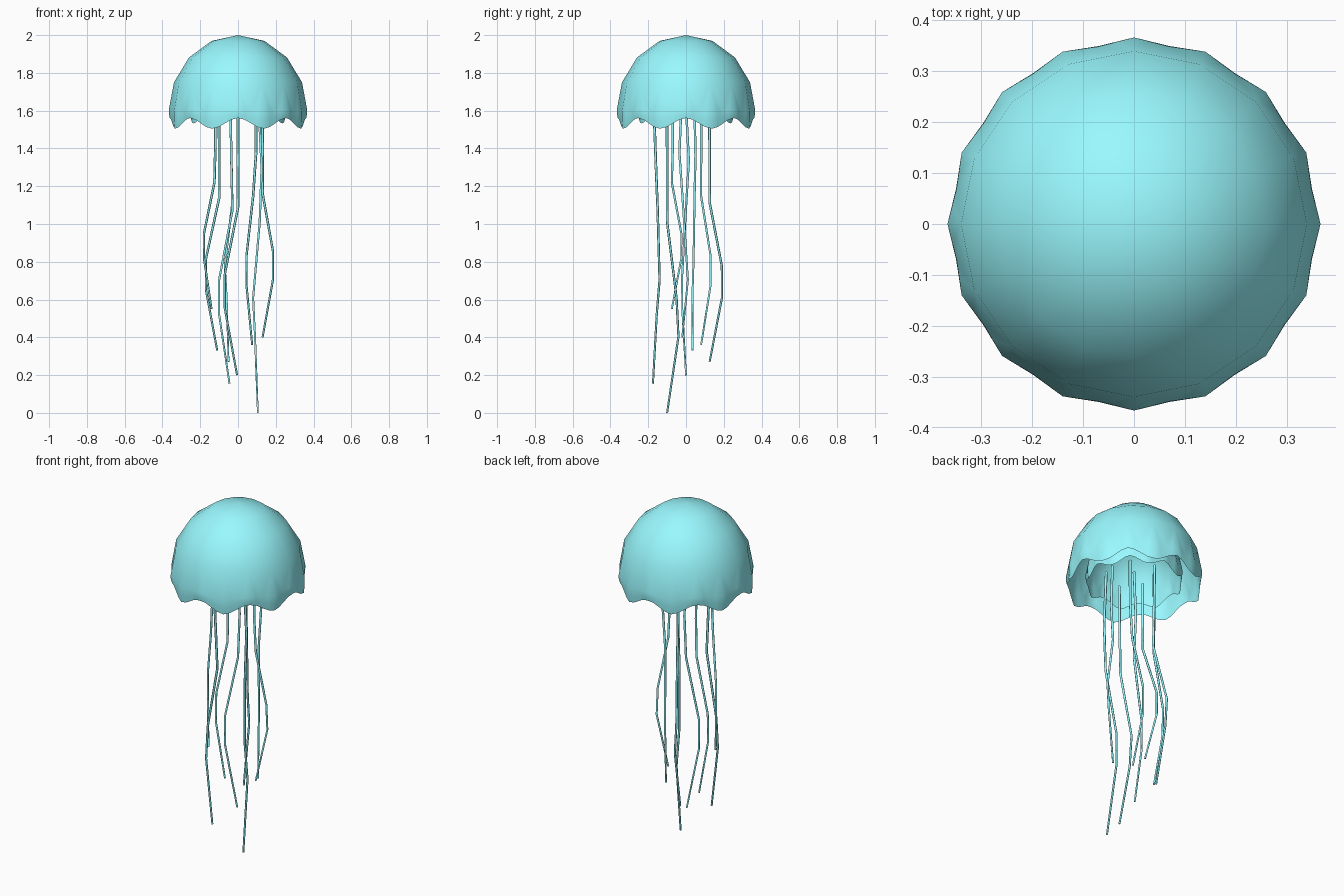
import bpy, bmesh, math

if "Cube" in bpy.data.objects:
    bpy.data.objects.remove(bpy.data.objects["Cube"])

N = 16                        # sides of the dome
SUB = 4                       # finer points per side on the skirt
STEP = math.tau / N


def material(name, color):
    m = bpy.data.materials.new(name)
    m.diffuse_color = (*color, 1)
    m.use_nodes = True
    m.node_tree.nodes["Principled BSDF"].inputs["Base Color"].default_value = m.diffuse_color
    return m


aqua = material("aqua", (0.32, 0.95, 1.0))


def polygon_factor(a):
    """Radius factor that flattens a circle into 16 straight sides."""
    return math.cos(STEP / 2) / math.cos((a % STEP) - STEP / 2)


def make_bell(name, dome, skirt, top_z):
    """Open shell: a 16-sided dome of (radius, z) rings over a finer skirt
    of (radius, z, scallop amplitude, flute depth) rings."""
    bm = bmesh.new()
    rings = []
    for r, z in dome:
        rings.append([bm.verts.new((r * math.cos(STEP * i), r * math.sin(STEP * i), z))
                      for i in range(N)])
    count = N * SUB
    fine = []
    for r, z, wave, flute in skirt:
        ring = []
        for i in range(count):
            a = math.tau * i / count
            rr = r * polygon_factor(a) - flute * (1 - math.cos(N * a)) / 2
            ring.append(bm.verts.new((rr * math.cos(a), rr * math.sin(a),
                                      z + wave * math.cos(8 * a))))
        fine.append(ring)
    top = bm.verts.new((0, 0, top_z))
    for i in range(N):
        j = (i + 1) % N
        bm.faces.new((top, rings[0][i], rings[0][j]))
        for up, low in zip(rings, rings[1:]):
            bm.faces.new((up[i], low[i], low[j], up[j]))
        # fan from the coarse dome to the fine skirt
        up, low = rings[-1], fine[0]
        k = [low[(i * SUB + s) % count] for s in range(SUB + 1)]
        bm.faces.new((up[i], k[0], k[1]))
        bm.faces.new((up[i], k[1], k[2]))
        bm.faces.new((up[i], k[2], up[j]))
        bm.faces.new((up[j], k[2], k[3]))
        bm.faces.new((up[j], k[3], k[4]))
    for up, low in zip(fine, fine[1:]):
        for i in range(count):
            j = (i + 1) % count
            bm.faces.new((up[i], low[i], low[j], up[j]))
    mesh = bpy.data.meshes.new(name)
    bm.to_mesh(mesh)
    bm.free()
    mesh.materials.append(aqua)
    ob = bpy.data.objects.new(name, mesh)
    bpy.context.collection.objects.link(ob)
    bpy.ops.object.select_all(action='DESELECT')
    ob.select_set(True)
    bpy.context.view_layer.objects.active = ob
    bpy.ops.object.shade_smooth_by_angle(angle=math.radians(60))


# Outer bell and the smaller bell nested in it
def dome_rings(radius, height, base):
    return [(radius * math.cos(math.radians(d)), base + height * math.sin(math.radians(d)))
            for d in (67.5, 45, 22.5)]


make_bell("bell", dome_rings(0.367, 0.405, 1.595),
          [(0.366, 1.600, 0.006, 0.004), (0.366, 1.565, 0.018, 0.003),
           (0.361, 1.533, 0.028, 0.0)], 2.0)
make_bell("inner_bell", dome_rings(0.262, 0.28, 1.60),
          [(0.262, 1.605, 0.005, 0.003), (0.258, 1.552, 0.020, 0.0)], 1.88)

# Tentacles: tip height, then x and y at six points down the length
tentacles = [
    (0.00, (.11, .125, .115, .08, .09, .105), (-.10, -.10, -.10, -.05, -.04, -.10)),
    (0.155, (-.04, -.035, -.03, -.10, -.10, -.045), (-.17, -.16, -.15, -.14, -.155, -.175)),
    (0.20, (0, 0, 0, -.07, -.07, -.005), (0, .015, 0, -.02, -.02, 0)),
    (0.27, (-.04, -.035, -.03, -.07, -.06, -.05), (.125, .125, .125, .19, .19, .125)),
    (0.33, (-.10, -.10, -.10, -.17, -.17, -.11), (.045, .05, .045, .04, .035, .035)),
    (0.36, (.095, .095, .08, .045, .045, .075), (.08, .08, .08, .13, .13, .08)),
    (0.40, (.13, .13, .13, .185, .185, .13), (-.025, -.035, -.02, 0, .01, -.02)),
    (0.55, (-.12, -.12, -.125, -.18, -.18, -.14), (-.07, -.07, -.075, -.025, -.025, -.075)),
]
TOP = 1.62
ALONG = (0, .2, .375, .625, .75, 1)
for n, (tip, xs, ys) in enumerate(tentacles, 1):
    cu = bpy.data.curves.new(f"tentacle_{n}", 'CURVE')
    cu.dimensions = '3D'
    cu.bevel_depth = 0.0075
    cu.bevel_resolution = 1
    cu.use_fill_caps = True
    sp = cu.splines.new('POLY')
    sp.points.add(len(xs) - 1)
    for p, t, x, y in zip(sp.points, ALONG, xs, ys):
        p.co = (x, y, TOP + (tip - TOP) * t, 1)
        p.radius = 1.0 - 0.3 * t
    cu.materials.append(aqua)
    bpy.context.collection.objects.link(bpy.data.objects.new(f"tentacle_{n}", cu))
